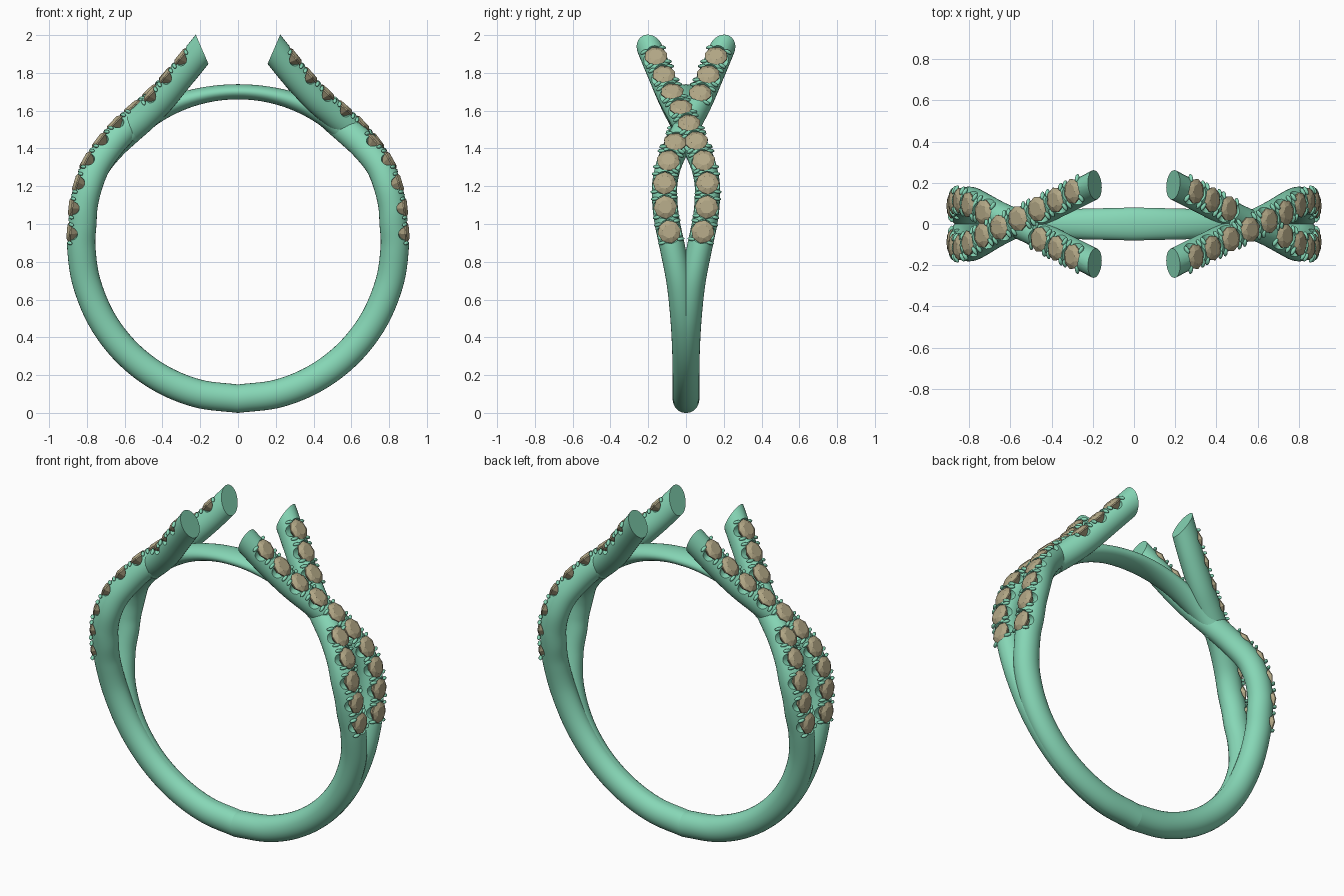
import bpy, bmesh, math
from mathutils import Vector, Matrix

if "Cube" in bpy.data.objects:
    bpy.data.objects.remove(bpy.data.objects["Cube"])

CZ, R = 0.905, 0.83          # ring centre height and wire centre radius


def material(name, col):
    m = bpy.data.materials.new(name)
    m.diffuse_color = (*col, 1)
    m.use_nodes = True
    m.node_tree.nodes["Principled BSDF"].inputs["Base Color"].default_value = m.diffuse_color
    return m


METAL = material("green_metal", (0.24, 0.68, 0.47))
STONE = material("tan_stone", (0.45, 0.39, 0.24))


def make(name, bm, mat=None, angle=35):
    bmesh.ops.recalc_face_normals(bm, faces=bm.faces)
    me = bpy.data.meshes.new(name)
    bm.to_mesh(me)
    bm.free()
    ob = bpy.data.objects.new(name, me)
    bpy.context.collection.objects.link(ob)
    if mat:
        me.materials.append(mat)
    return ob


def smooth(ob, angle=40):
    bpy.ops.object.select_all(action='DESELECT')
    ob.select_set(True)
    bpy.context.view_layer.objects.active = ob
    bpy.ops.object.shade_smooth_by_angle(angle=math.radians(angle))


def spline(pts, n=9):
    """Catmull-Rom through pts."""
    p = [2 * pts[0] - pts[1]] + pts + [2 * pts[-1] - pts[-2]]
    out = []
    for i in range(1, len(p) - 2):
        a, b, c, d = p[i - 1:i + 3]
        for k in range(n):
            t = k / n
            out.append(0.5 * (2 * b + (c - a) * t + (2 * a - 5 * b + 4 * c - d) * t * t
                              + (3 * b - a - 3 * c + d) * t ** 3))
    return out + [pts[-1]]


def frames(path):
    """Tangent, outward normal and side vector at each path point."""
    res = []
    for i, p in enumerate(path):
        t = (path[min(i + 1, len(path) - 1)] - path[max(i - 1, 0)]).normalized()
        if i == 0:
            t = Vector((1, 0, 0))
        n = Vector((t.z, 0, -t.x)).normalized()
        res.append((p, t, n, t.cross(n)))
    return res


def loft(rings):
    bm = bmesh.new()
    vs = [[bm.verts.new(v) for v in r] for r in rings]
    n = len(vs[0])
    for a, b in zip(vs, vs[1:]):
        for i in range(n):
            bm.faces.new((a[i], a[(i + 1) % n], b[(i + 1) % n], b[i]))
    bm.faces.new(vs[0])
    bm.faces.new(vs[-1])
    return bm


def oval(p, n, b, rn, rb, seg=28):
    return [p + n * rn * math.cos(u) + b * rb * math.sin(u)
            for u in (2 * math.pi * i / seg for i in range(seg))]


def axes(o, x, y, z):
    m = Matrix((x, y, z)).transposed().to_4x4()
    m.translation = o
    return m


def strand_path(side, lift):
    pts = []
    for deg, y in ((0, .004), (15, .004), (30, .004), (45, .006), (60, .015),
                   (75, .036), (88, .072), (97, .099)):
        a = math.radians(deg)
        pts.append(Vector((R * math.sin(a), side * y, CZ - R * math.cos(a))))
    for x, y, z, k in ((.817, .111, 1.1, 0), (.792, .113, 1.205, 0), (.750, .092, 1.31, 0),
                       (.672, .048, 1.415, .5), (.588, .008, 1.500, 1), (.500, -.034, 1.578, 1),
                       (.408, -.080, 1.666, .5), (.30, -.134, 1.79, 0), (.19, -.19, 1.925, 0)):
        pts.append(Vector((x + .7 * k * lift, side * y, z + .7 * k * lift)))
    return spline(pts)


def build_gem(bm, m, r):
    """Faceted round stone: table, girdle, pavilion."""
    prof = ((.58, .018, .5), (1, .003, 0), (1, -.004, 0), (.5, -.035, 0))
    rings = [[bm.verts.new(m @ Vector((r * k * math.cos((i + o) * math.pi / 4),
                                       r * k * math.sin((i + o) * math.pi / 4), z)))
              for i in range(8)] for k, z, o in prof]
    bm.faces.new(rings[0])
    a, b = rings[0], rings[1]
    for i in range(8):
        bm.faces.new((a[i], b[i], b[(i + 1) % 8]))
        bm.faces.new((a[i], b[(i + 1) % 8], a[(i + 1) % 8]))
    for a, b in zip(rings[1:], rings[2:]):
        for i in range(8):
            bm.faces.new((a[i], b[i], b[(i + 1) % 8], a[(i + 1) % 8]))
    tip = bm.verts.new(m @ Vector((0, 0, -.05)))
    for i in range(8):
        bm.faces.new((rings[-1][i], tip, rings[-1][(i + 1) % 8]))


def build_strand(name, side, lift, skip):
    fr = frames(strand_path(side, lift))
    RN, RB = .075, .067
    rings = [oval(p, n, b, RN, RB) for p, t, n, b in fr]
    # slanted end cut facing the missing centre stone
    p, t, n, b = fr[-1]
    cut = Vector((-.917, 0, .397))
    rings[-1] = [v + t * ((p - v).dot(cut) / t.dot(cut)) for v in rings[-1]]
    del rings[-3:-1]
    ob = make(name, loft(rings), METAL)

    # evenly spaced stone seats along the outer surface
    outer = [(p + n * RN, t, n, b) for p, t, n, b in fr]
    lo = next(i for i, f in enumerate(outer) if f[0].z > .945 and f[0].x > .5)
    hi = next(i for i, f in enumerate(outer) if f[0].z > 1.885)
    dist = [0]
    for i in range(lo, hi):
        dist.append(dist[-1] + (outer[i + 1][0] - outer[i][0]).length)

    def at(d):
        k = next((i for i in range(len(dist) - 1) if dist[i + 1] >= d - 1e-6), len(dist) - 2)
        w = (d - dist[k]) / (dist[k + 1] - dist[k])
        o, t, n, b = [u.lerp(v, w) for u, v in zip(outer[lo + k], outer[lo + k + 1])]
        n.normalize()
        t = (t - n * t.dot(n)).normalized()
        return o, t, n, t.cross(n)

    step = dist[-1] / 9
    gr = step * .47
    gems, seats, notches, prongs = [bmesh.new() for _ in range(4)]
    for i in range(10):
        if i in skip:
            continue
        o, t, n, b = at(i * step)
        build_gem(gems, axes(o - n * .015, t, -b, n), gr)
        bmesh.ops.create_cone(seats, cap_ends=True, segments=20, radius1=gr * 1.02,
                              radius2=gr * 1.02, depth=.08,
                              matrix=axes(o + n * .018, t, -b, n))
        bmesh.ops.create_cone(notches, cap_ends=True, segments=18, radius1=.034, radius2=.034,
                              depth=.2, matrix=axes(o - n * .02, n, t, n.cross(t)))
        # four gripping prongs per stone
        for st in (-1, 1):
            for sb in (-1, 1):
                c = o + t * st * gr * .80 + b * sb * gr * .83 - n * .017
                d = (b * sb - n * .55).normalized()
                e = t.cross(d)
                bmesh.ops.create_uvsphere(prongs, u_segments=8, v_segments=6, radius=1,
                                          matrix=axes(c, t, e, d) @ Matrix.Diagonal((.010, .011, .022, 1)))
    for label, bm in (("seat_cutter", seats), ("notch_cutter", notches)):
        c = make(label, bm)
        c.hide_render = True
        md = ob.modifiers.new(label, 'BOOLEAN')
        md.operation, md.solver, md.object = 'DIFFERENCE', 'EXACT', c
        bpy.context.view_layer.objects.active = ob
        bpy.ops.object.modifier_apply(modifier=md.name)
        bpy.data.objects.remove(c)
    smooth(ob)
    pr = make(name + "_prongs", prongs, METAL)
    smooth(pr, 60)
    return [ob, pr, make(name + "_stones", gems, STONE)]


# two crossing strands on the right, then turned half way round for the left
parts = build_strand("upper_strand", 1, .010, ()) + build_strand("lower_strand", -1, -.010, (5, 6))
for ob in parts:
    twin = ob.copy()
    twin.name = ob.name + "_left"
    twin.rotation_euler.z = math.pi
    bpy.context.collection.objects.link(twin)

# thin bridge closing the finger hole under the stone
rings = []
for i in range(41):
    a = math.radians(-46 + 92 * i / 40)
    half = .040 + .028 * min(1, abs(a) / .75) ** 2
    d = Vector((math.sin(a), 0, math.cos(a)))
    rings.append(oval(Vector((0, 0, CZ)) + d * (.755 + half), d, Vector((0, 1, 0)), half,
                      .08 - .015 * abs(a) / .8))
smooth(make("bridge", loft(rings), METAL))
